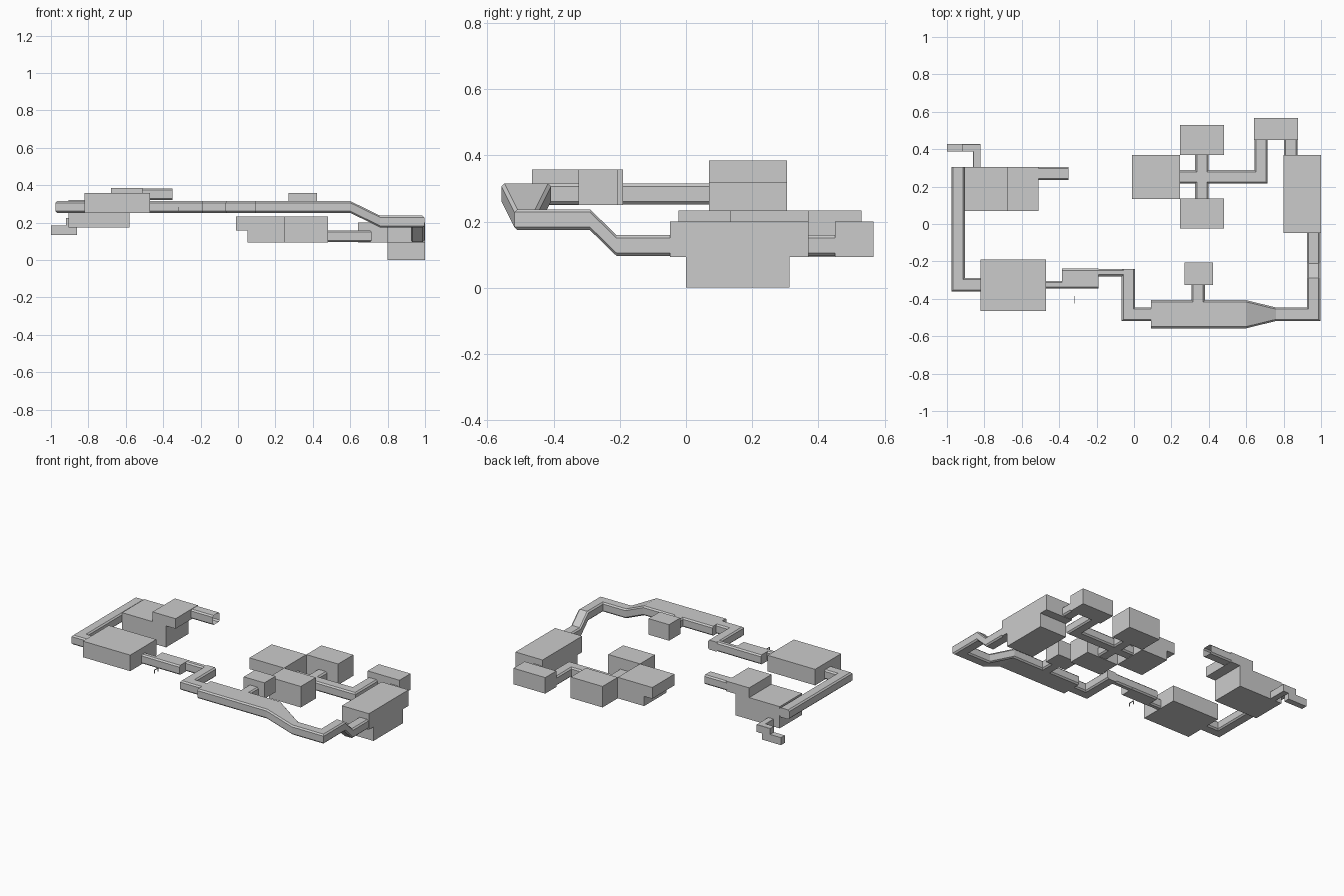
import bpy, bmesh
from mathutils import Vector

if "Cube" in bpy.data.objects:
    bpy.data.objects.remove(bpy.data.objects["Cube"])

grey = bpy.data.materials.new("plain grey")
grey.diffuse_color = (0.6, 0.6, 0.6, 1)
grey.use_nodes = True
grey.node_tree.nodes["Principled BSDF"].inputs["Base Color"].default_value = grey.diffuse_color


def finish(name, bm):
    bmesh.ops.recalc_face_normals(bm, faces=bm.faces)
    me = bpy.data.meshes.new(name)
    bm.to_mesh(me)
    bm.free()
    me.materials.append(grey)
    ob = bpy.data.objects.new(name, me)
    bpy.context.collection.objects.link(ob)
    return ob


def room(name, x0, x1, y0, y1, z0, z1):
    """Plain box given by its limits."""
    bm = bmesh.new()
    bmesh.ops.create_cube(bm, size=1)
    for v in bm.verts:
        v.co = Vector(((x0 + x1) / 2 + v.co.x * (x1 - x0),
                       (y0 + y1) / 2 + v.co.y * (y1 - y0),
                       (z0 + z1) / 2 + v.co.z * (z1 - z0)))
    return finish(name, bm)


def corridor(name, pts, w=0.072, h=0.063, caps=(False, False), c=0.009):
    """Mitred tube with chamfered edges; points are (x, y, floor z)."""
    widths = w if isinstance(w, (list, tuple)) else [w] * len(pts)
    pts = [Vector(p) for p in pts]
    norms = []
    for a, b in zip(pts, pts[1:]):
        d = Vector((b.x - a.x, b.y - a.y, 0)).normalized()
        norms.append(Vector((-d.y, d.x, 0)))
    bm = bmesh.new()
    rings = []
    for i, (p, wi) in enumerate(zip(pts, widths)):
        n0, n1 = norms[max(i - 1, 0)], norms[min(i, len(norms) - 1)]
        side = (n0 + n1) / (1 + n0.dot(n1))
        s = wi / 2
        prof = [(-s + c, 0), (s - c, 0), (s, c), (s, h - c),
                (s - c, h), (-s + c, h), (-s, h - c), (-s, c)]
        rings.append([bm.verts.new(p + side * u + Vector((0, 0, v)))
                      for u, v in prof])
    for a, b in zip(rings, rings[1:]):
        for k in range(8):
            m = (k + 1) % 8
            bm.faces.new((a[k], a[m], b[m], b[k]))
    if caps[0]:
        bm.faces.new(rings[0])
    if caps[1]:
        bm.faces.new(rings[-1])
    return finish(name, bm)


U, L = 0.252, 0.096   # floor heights of the upper and lower level

# North-west hall, raised gallery and its open-ended corridor
room("west_hall", -0.905, -0.58, 0.07, 0.305, 0.175, 0.32)
room("west_gallery", -0.68, -0.51, 0.07, 0.305, 0.318, 0.385)
corridor("gallery_corridor", [(-0.515, 0.27, 0.32), (-0.35, 0.27, 0.32)])

# Small stepped exit behind the west hall
corridor("exit_upper", [(-0.84, 0.30, 0.175), (-0.84, 0.407, 0.175), (-0.92, 0.407, 0.175)],
         w=0.04, h=0.05, caps=(True, True), c=0.001)
room("exit_lower", -1.0, -0.86, 0.387, 0.427, 0.135, 0.185)

# West corridor and south-west room
corridor("west_corridor", [(-0.94, 0.305, U), (-0.94, -0.325, U), (-0.815, -0.325, U)],
         caps=(True, False))
room("south_west_room", -0.82, -0.47, -0.465, -0.19, 0.25, 0.357)

# South corridor chain
corridor("south_link_a", [(-0.475, -0.325, U), (-0.375, -0.325, U)], w=0.04)
corridor("south_bay", [(-0.385, -0.2925, U), (-0.19, -0.2925, U)], w=0.107, caps=(True, True))
corridor("south_link_b", [(-0.195, -0.26, U), (-0.03, -0.26, U)], w=0.04)
corridor("south_bend", [(-0.03, -0.24, U), (-0.03, -0.4825, U), (0.095, -0.4825, U)],
         caps=(True, False))

# Wide corridor tapering down to the east ramp
corridor("wide_corridor", [(0.09, -0.4825, U), (0.60, -0.4825, U), (0.76, -0.4825, 0.174)],
         w=(0.15, 0.15, 0.072), caps=(True, False))
corridor("east_ramp", [(0.76, -0.4825, 0.174), (0.96, -0.4825, 0.174), (0.96, -0.29, 0.174),
                       (0.96, -0.21, L), (0.96, -0.045, L)])

# Side room off the wide corridor
corridor("side_link", [(0.3425, -0.42, U), (0.3425, -0.315, U)])
room("side_room", 0.27, 0.422, -0.325, -0.207, 0.25, 0.357)

# East room with sunken pit
room("east_room", 0.80, 1.0, -0.048, 0.37, 0.093, 0.20)
room("east_pit", 0.80, 1.0, 0.0, 0.313, 0.0, 0.095)

# North-east room and its two corridors
room("north_east_room", 0.642, 0.877, 0.45, 0.567, 0.093, 0.20)
corridor("north_east_link", [(0.838, 0.365, L), (0.838, 0.455, L)])
corridor("lower_corridor", [(0.679, 0.455, L), (0.679, 0.252, L), (0.24, 0.252, L)])

# Cluster of three rooms around the crossing
corridor("crossing", [(0.3625, 0.13, L), (0.3625, 0.375, L)])
room("cluster_north", 0.245, 0.48, 0.37, 0.53, 0.093, 0.233)
room("cluster_south", 0.245, 0.48, -0.023, 0.135, 0.093, 0.233)
room("cluster_west", 0.05, 0.245, 0.135, 0.37, 0.093, 0.233)
room("cluster_west_ledge", -0.01, 0.05, 0.135, 0.37, 0.158, 0.233)

# Tiny loose bracket in front of the south bay
room("bracket_top", -0.322, -0.318, -0.425, -0.385, 0.279, 0.283)
for n, y in enumerate((-0.425, -0.389)):
    room(f"bracket_leg_{n + 1}", -0.322, -0.318, y, y + 0.004, 0.258, 0.281)
